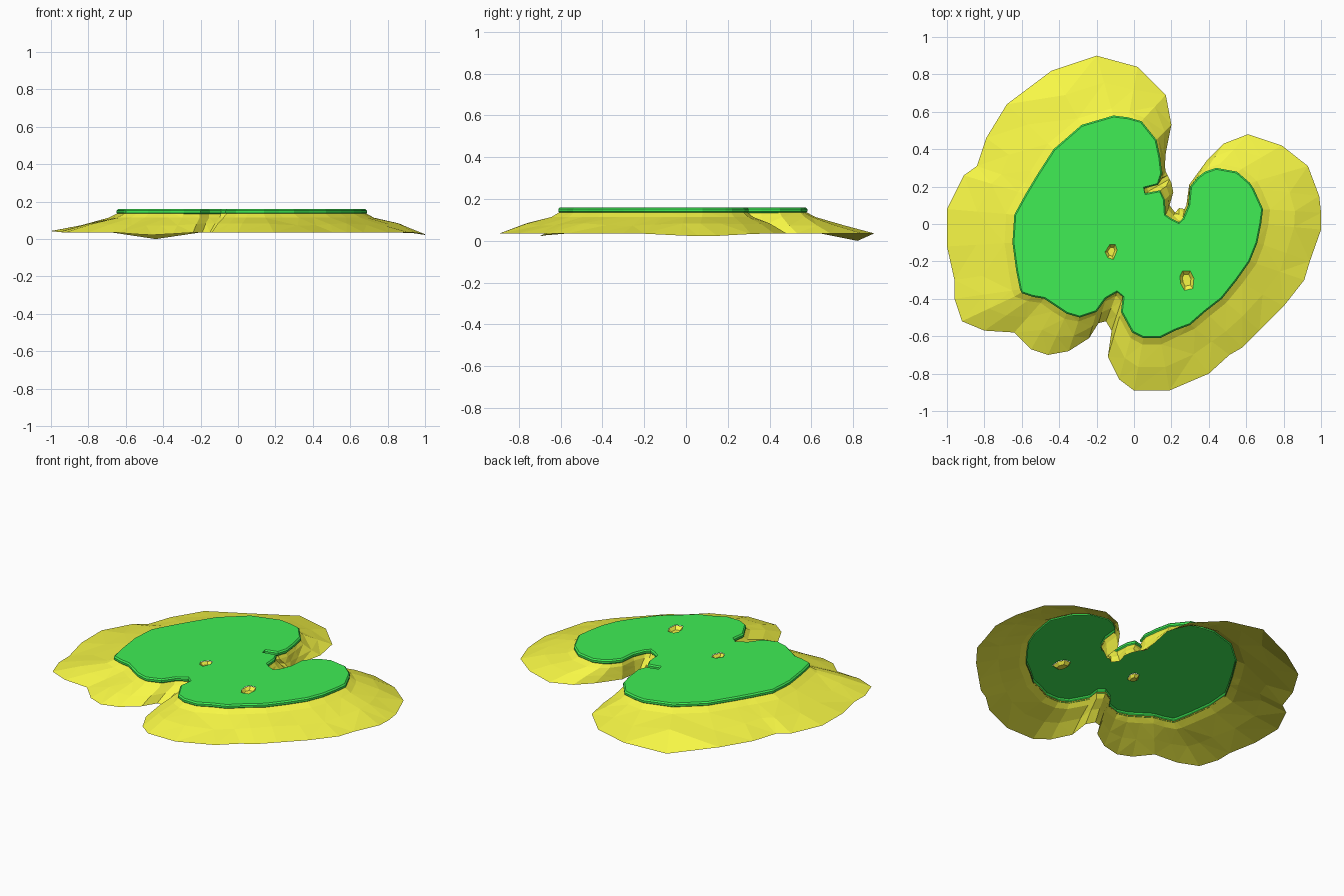
import bpy, bmesh, math
from mathutils import Vector

if "Cube" in bpy.data.objects:
    bpy.data.objects.remove(bpy.data.objects["Cube"])

# Plateau outline, counter-clockwise from the right
RIM = [(.69, .08), (.64, .19), (.62, .22), (.55, .28), (.44, .30), (.38, .28), (.34, .25), (.30, .20),
       (.29, .10), (.26, .03), (.24, .01), (.20, .03), (.17, .05), (.165, .13), (.14, .18), (.06, .165),
       (.055, .19), (.13, .21), (.15, .27), (.14, .36), (.12, .45), (.04, .55), (-.03, .57), (-.11, .58),
       (-.28, .53), (-.43, .40), (-.52, .26), (-.55, .21), (-.58, .16), (-.64, .05), (-.65, -.10),
       (-.63, -.25), (-.61, -.35), (-.60, -.37), (-.54, -.39), (-.48, -.40), (-.42, -.44), (-.36, -.48),
       (-.29, -.50), (-.20, -.47), (-.15, -.40), (-.09, -.365), (-.06, -.39), (-.07, -.47), (-.01, -.58),
       (.05, -.61), (.14, -.61), (.22, -.57), (.30, -.54), (.38, -.47), (.47, -.40), (.55, -.30),
       (.62, -.20), (.66, -.10), (.68, 0)]
# Shoreline, point for point with the plateau outline
SHORE = [(1, .06), (.99, .15), (.93, .31), (.79, .42), (.61, .48), (.48, .43), (.39, .34), (.295, .21),
         (.28, .10), (.27, .08), (.24, .085), (.22, .06), (.19, .10), (.21, .17), (.20, .22), (.19, .24),
         (.18, .26), (.17, .28), (.165, .31), (.17, .38), (.20, .53), (.17, .69), (.02, .84), (-.20, .90),
         (-.44, .82), (-.68, .64), (-.79, .46), (-.84, .31), (-.91, .26), (-1, .08), (-1, -.12),
         (-.96, -.30), (-.96, -.40), (-.92, -.52), (-.80, -.57), (-.64, -.58), (-.55, -.67), (-.46, -.70),
         (-.35, -.68), (-.24, -.61), (-.19, -.53), (-.15, -.52), (-.12, -.57), (-.14, -.71), (-.08, -.83),
         (0, -.89), (.19, -.89), (.40, -.80), (.51, -.70), (.58, -.66), (.67, -.57), (.80, -.44),
         (.91, -.30), (.94, -.20), (1, -.03)]
# Two small holes in the plateau
HOLES = [[(-.13, -.11), (-.10, -.11), (-.09, -.14), (-.11, -.19), (-.14, -.18), (-.155, -.15)],
         [(.26, -.25), (.30, -.25), (.32, -.29), (.315, -.345), (.27, -.355), (.25, -.32), (.245, -.28)]]


def material(name, rgb):
    m = bpy.data.materials.new(name)
    m.diffuse_color = (*rgb, 1)
    m.use_nodes = True
    m.node_tree.nodes["Principled BSDF"].inputs["Base Color"].default_value = m.diffuse_color
    return m


def finish(bm, name, mat):
    me = bpy.data.meshes.new(name)
    bm.to_mesh(me)
    bm.free()
    me.materials.append(mat)
    ob = bpy.data.objects.new(name, me)
    bpy.context.collection.objects.link(ob)


def inset(points, d):
    out = []
    for i, p in enumerate(points):
        a, b = Vector(points[i - 1]), Vector(points[(i + 1) % len(points)])
        t = (b - a).normalized()
        out.append((p[0] - t.y * d, p[1] + t.x * d))
    return out


def ring(bm, points, z):
    return [bm.verts.new((x, y, z(x, y) if callable(z) else z)) for x, y in points]


def bridge(bm, upper, lower):
    n = len(upper)
    for i in range(n):
        j = (i + 1) % n
        bm.faces.new((upper[i], lower[i], lower[j], upper[j]))


def loop_edges(bm, vs):
    return [bm.edges.get((a, b)) or bm.edges.new((a, b)) for a, b in zip(vs, vs[1:] + vs[:1])]


def shore_height(x, y):
    def dip(cx, cy, r):
        return math.exp(-((x - cx) ** 2 + (y - cy) ** 2) / r ** 2)
    return (.036 - .036 * dip(-.44, .82, .12) - .014 * dip(1, .08, .2)
            - .014 * dip(-.46, -.70, .15) + .008 * dip(-1, 0, .25))


green = material("grass_green", (.05, .85, .09))
yellow = material("sand_yellow", (.93, .93, .06))

# Grass plateau: open-bottomed cap with a bevelled lip and two holes
bm = bmesh.new()
rings = [ring(bm, inset(RIM, d), z) for d, z in ((.008, .16), (0, .152), (0, .14), (.01, .13))]
for u, l in zip(rings, rings[1:]):
    bridge(bm, u, l)
edges = loop_edges(bm, rings[0])
for h in HOLES:
    edges += loop_edges(bm, ring(bm, h, .16))
bmesh.ops.triangle_fill(bm, edges=edges, use_beauty=True, normal=(0, 0, 1))
finish(bm, "grass_plateau", green)

# Sand slope: steep bank under the lip, then a shallow beach
bm = bmesh.new()
top = inset(RIM, .01)


def mix(t):
    return [(a[0] + (b[0] - a[0]) * t, a[1] + (b[1] - a[1]) * t) for a, b in zip(RIM, SHORE)]


bands = [ring(bm, top, .14), ring(bm, mix(.12), .114),
         ring(bm, mix(.55), lambda x, y: .078 + .006 * math.sin(9 * x + 7 * y)),
         ring(bm, SHORE, shore_height)]
for u, l in zip(bands, bands[1:]):
    bridge(bm, u, l)
bmesh.ops.triangulate(bm, faces=bm.faces[:])
finish(bm, "sand_slope", yellow)

# Sandy pits inside the holes
for k, h in enumerate(HOLES):
    bm = bmesh.new()
    cx, cy = (sum(p[i] for p in h) / len(h) for i in (0, 1))
    small = [(cx + (x - cx) * .6, cy + (y - cy) * .6) for x, y in h]
    upper, lower = ring(bm, h, .158), ring(bm, small, .14)
    bridge(bm, upper, lower)
    bm.faces.new(lower)
    bmesh.ops.recalc_face_normals(bm, faces=bm.faces[:])
    finish(bm, f"sand_pit_{k + 1}", yellow)
